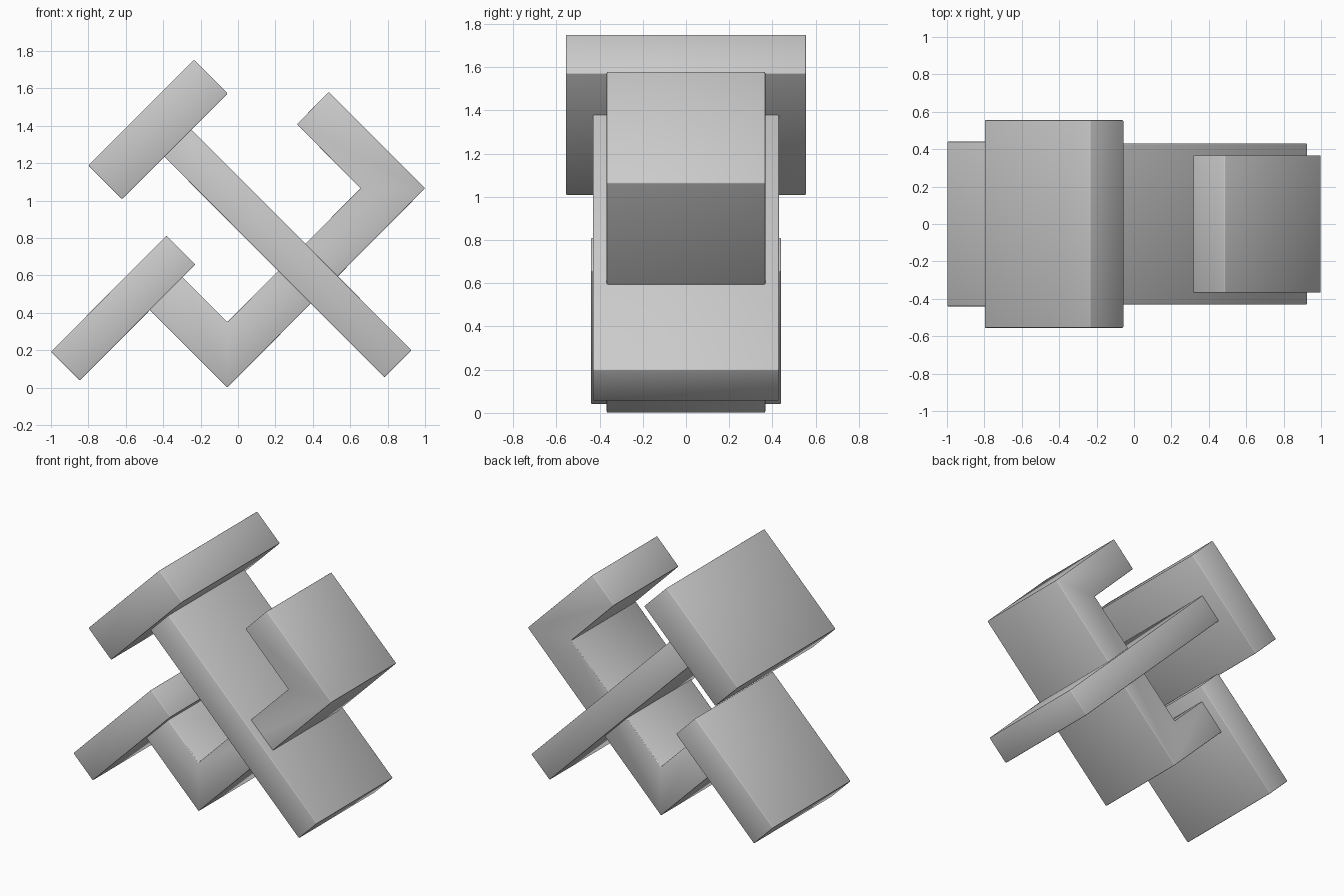
import bpy, bmesh

if "Cube" in bpy.data.objects:
    bpy.data.objects.remove(bpy.data.objects["Cube"])


def prism(name, profile, half):
    """Extrude an x-z profile symmetrically along y, with slightly eased edges."""
    bm = bmesh.new()
    front = bm.faces.new([bm.verts.new((x, -half, z)) for x, z in profile])
    ext = bmesh.ops.extrude_face_region(bm, geom=[front])
    moved = [v for v in ext["geom"] if isinstance(v, bmesh.types.BMVert)]
    bmesh.ops.translate(bm, verts=moved, vec=(0, 2 * half, 0))
    bmesh.ops.recalc_face_normals(bm, faces=bm.faces)
    mesh = bpy.data.meshes.new(name)
    bm.to_mesh(mesh)
    bm.free()
    obj = bpy.data.objects.new(name, mesh)
    bpy.context.collection.objects.link(obj)
    bevel = obj.modifiers.new("eased_edges", "BEVEL")
    bevel.width = 0.005
    bevel.segments = 2
    for p in mesh.polygons:
        p.use_smooth = True
    return obj


# Wide slab capping the long plate
prism("upper_slab", [(-0.235, 1.752), (-0.055, 1.572), (-0.62, 1.007), (-0.80, 1.187)], 0.555)

# Slab capping the lower end of the bracket
prism("lower_slab", [(-0.382, 0.812), (-0.228, 0.658), (-0.846, 0.038), (-1.0, 0.192)], 0.44)

# Long diagonal plate crossing the bracket
prism("long_plate", [(-0.27, 1.40), (0.928, 0.20), (0.783, 0.055), (-0.415, 1.255)], 0.43)

# Stepped bracket with a hook at each end
prism("hooked_bracket", [
    (0.485, 1.58), (1.0, 1.065), (-0.057, 0.0), (-0.49, 0.433),
    (-0.315, 0.608), (-0.057, 0.35), (0.655, 1.065), (0.315, 1.408)], 0.367)
